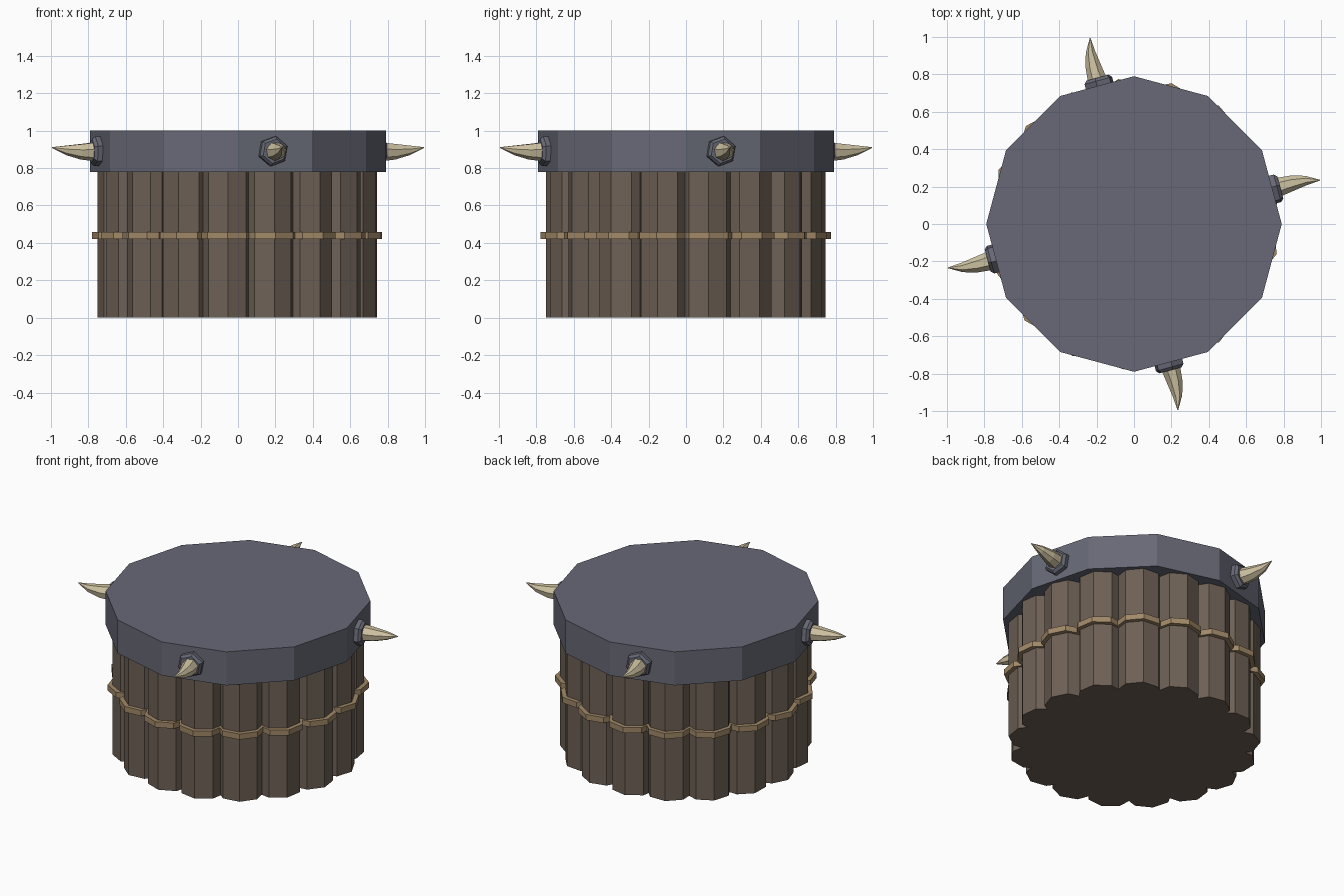
import bpy, bmesh, math, random
from mathutils import Vector

if "Cube" in bpy.data.objects:
    bpy.data.objects.remove(bpy.data.objects["Cube"])

random.seed(4)


def material(name, rgb):
    m = bpy.data.materials.new(name)
    m.diffuse_color = (*rgb, 1)
    m.use_nodes = True
    m.node_tree.nodes["Principled BSDF"].inputs["Base Color"].default_value = m.diffuse_color
    return m


WOOD = material("brown_wood", (0.155, 0.118, 0.092))
ROPE = material("tan_rope", (0.36, 0.25, 0.14))
IRON = material("blue_grey_iron", (0.135, 0.14, 0.18))
BONE = material("pale_bone", (0.62, 0.54, 0.36))


def loft(name, rings, mat, caps=True, closed=False):
    """Join equal-length rings of points with flat faces."""
    bm = bmesh.new()
    vs = [[bm.verts.new(p) for p in ring] for ring in rings]
    n = len(vs[0])
    pairs = list(zip(vs, vs[1:])) + ([(vs[-1], vs[0])] if closed else [])
    for a, b in pairs:
        for i in range(n):
            j = (i + 1) % n
            bm.faces.new((a[i], a[j], b[j], b[i]))
    if caps and not closed:
        bm.faces.new(vs[0][::-1])
        bm.faces.new(vs[-1])
    bmesh.ops.remove_doubles(bm, verts=bm.verts, dist=1e-5)
    bmesh.ops.recalc_face_normals(bm, faces=bm.faces)
    me = bpy.data.meshes.new(name)
    bm.to_mesh(me)
    bm.free()
    me.materials.append(mat)
    ob = bpy.data.objects.new(name, me)
    bpy.context.collection.objects.link(ob)
    return ob


# Outline of a ring of 17 eight-sided logs, as (angle, radius)
LOGS = 17
STEP = 2 * math.pi / LOGS
outline = []
for k in range(LOGS):
    c = math.radians(-74.5) + k * STEP
    turn = math.radians(random.uniform(-7, 11))
    outline.append((c - STEP / 2, 0.667))
    for j in (-1, 0, 1):
        a = turn + j * math.pi / 4
        u, v = 0.61 + 0.142 * math.cos(a), 0.142 * math.sin(a)
        off = math.atan2(v, u)
        if abs(off) < 0.47 * STEP:
            outline.append((c + off, math.hypot(u, v)))


def wood_ring(z, grow=0.0):
    return [((r + grow) * math.cos(a), (r + grow) * math.sin(a), z) for a, r in outline]


# Log wall
loft("log_wall", [wood_ring(0), wood_ring(0.785)], WOOD)

# Binding that follows the logs
loft("rope_band", [wood_ring(0.42, -0.01), wood_ring(0.42, 0.028),
                   wood_ring(0.457, 0.028), wood_ring(0.457, -0.01)], ROPE, closed=True)


# Twelve-sided iron lid
def lid_ring(z):
    return [(0.79 * math.cos(i * math.pi / 6), 0.79 * math.sin(i * math.pi / 6), z) for i in range(12)]


loft("iron_lid", [lid_ring(0.78), lid_ring(1.0)], IRON)

# Four studs with curved spikes, centred on lid faces
for k in range(4):
    a = math.radians(15 + 90 * k)
    out = Vector((math.cos(a), math.sin(a), 0))
    side = Vector((-math.sin(a), math.cos(a), 0))
    up = Vector((0, 0, 1))

    def ring(d, t, z, r, n, turn):
        return [out * d + side * (t + r * math.cos(turn + i * 2 * math.pi / n))
                + up * (z + r * math.sin(turn + i * 2 * math.pi / n)) for i in range(n)]

    loft(f"stud_{k + 1}", [ring(0.745, -0.014, 0.89, 0.081, 6, 0.35),
                           ring(0.79, -0.014, 0.89, 0.081, 6, 0.35),
                           ring(0.806, -0.014, 0.89, 0.066, 6, 0.35)], IRON)
    loft(f"spike_{k + 1}", [ring(0.79, -0.010, 0.889, 0.053, 7, 0.2),
                            ring(0.87, -0.008, 0.889, 0.043, 7, 0.2),
                            ring(0.95, -0.013, 0.896, 0.026, 7, 0.2),
                            ring(1.022, -0.031, 0.910, 0.002, 7, 0.2)], BONE)
